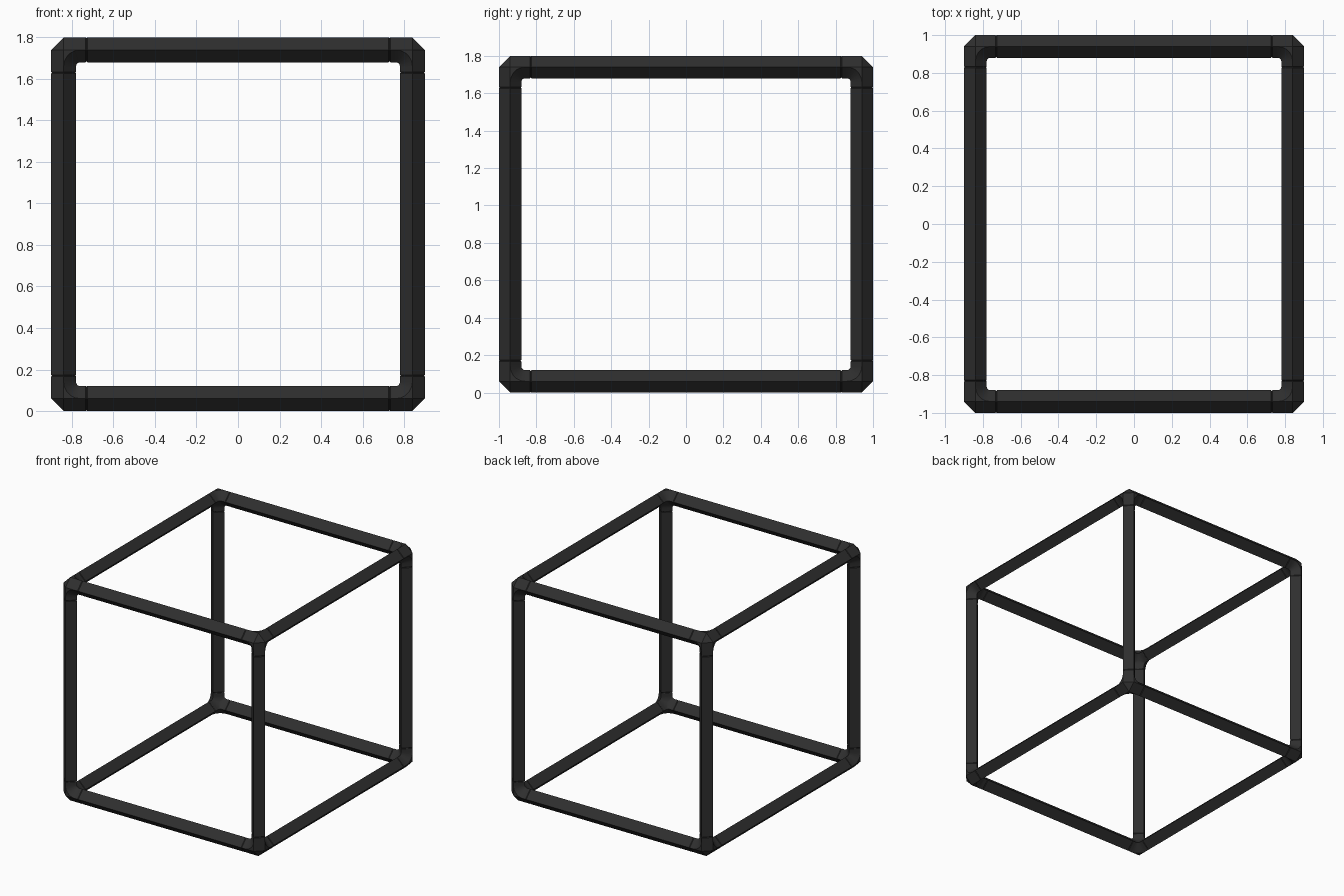
import bpy, bmesh, math
from itertools import product
from mathutils import Vector

cube = bpy.data.objects.get("Cube")
if cube:
    bpy.data.objects.remove(cube, do_unlink=True)

R = 0.06                              # half width of the diamond tube
BEND = 0.08                           # centre-line radius of the elbows
ARM = 0.11                            # corner centre to end of its sockets
NOTCH = 0.004                         # small chamfer at every seam
HALF = Vector((0.84, 0.94, 0.84))     # corner centres from frame centre
MID = Vector((0, 0, 0.9))
STEPS = 5

mat = bpy.data.materials.new("charcoal")
mat.use_nodes = True
colour = (0.028, 0.028, 0.028, 1)
mat.diffuse_color = colour
mat.node_tree.nodes["Principled BSDF"].inputs["Base Color"].default_value = colour


def point(axes, values):
    """Vector with the given values along the given axes."""
    v = Vector((0, 0, 0))
    for axis, value in zip(axes, values):
        v[axis] = value
    return v


def ring(a, along, r):
    """Diamond cross-section of a tube running along axis a."""
    b, c = (a + 1) % 3, (a + 2) % 3
    return [point((a, b, c), (along, r * u, r * w))
            for u, w in ((1, 0), (0, 1), (-1, 0), (0, -1))]


def loft(faces, rings):
    for lo, hi in zip(rings, rings[1:]):
        for i in range(4):
            j = (i + 1) % 4
            faces.append([lo[i], lo[j], hi[j], hi[i]])


def build(name, faces, place):
    bm = bmesh.new()
    for face in faces:
        bm.faces.new([bm.verts.new(place(p)) for p in face])
    bmesh.ops.remove_doubles(bm, verts=bm.verts, dist=0.0005)
    bmesh.ops.recalc_face_normals(bm, faces=bm.faces)
    mesh = bpy.data.meshes.new(name)
    bm.to_mesh(mesh)
    bm.free()
    mesh.materials.append(mat)
    obj = bpy.data.objects.new(name, mesh)
    bpy.context.collection.objects.link(obj)
    return obj


# Three-way corner joint, arms pointing along +x, +y, +z
joint = [[point((a,), (-R,)) for a in range(3)]]
core = Vector((0.6, 0.6, 0.6)) * R
for a in range(3):
    b, c = (a + 1) % 3, (a + 2) % 3
    # socket with chamfered end
    end = ring(a, ARM, R - NOTCH)
    loft(joint, [ring(a, BEND, R), ring(a, ARM - NOTCH, R), end])
    joint.append(end)
    # outer face of the arm
    joint.append([point((b,), (-R,)), point((a, b), (BEND, -R)),
                  point((a, c), (BEND, -R)), point((c,), (-R,))])
    # inner face of the arm, running to the core
    joint.append([point((a, b), (BEND, R)), point((a, c), (BEND, R)), core])
    # elbow between arms a and b, with c as the side axis
    side, inner, far = [], [], []
    for i in range(STEPS + 1):
        t = math.pi / 2 * i / STEPS
        s, k = math.sin(t), math.cos(t)
        side.append(point((a, b, c), (BEND * (1 - s), BEND * (1 - k), -R)))
        q = BEND - R
        inner.append(point((a, b), (BEND - q * s, BEND - q * k)))
    tip = point((c,), (-R,))
    for i in range(STEPS):
        joint.append([side[i], side[i + 1], inner[i + 1], inner[i]])
        joint.append([tip, side[i], side[i + 1]])
        joint.append([core, inner[i], inner[i + 1]])

for sx, sy, sz in product((-1, 1), repeat=3):
    signs = Vector((sx, sy, sz))
    name = "_".join(("top" if sz > 0 else "bottom",
                     "back" if sy > 0 else "front",
                     "left" if sx > 0 else "right", "corner"))
    obj = build(name, joint,
                lambda p: MID + Vector([s * (h - v) for s, h, v in zip(signs, HALF, p)]))
    bpy.ops.object.select_all(action="DESELECT")
    obj.select_set(True)
    bpy.context.view_layer.objects.active = obj
    bpy.ops.object.shade_smooth_by_angle(angle=math.radians(25))

# Straight bars between the corners
for a, label in enumerate(("cross_bar", "side_bar", "upright")):
    b, c = (a + 1) % 3, (a + 2) % 3
    reach = HALF[a] - ARM
    rings = [ring(a, -reach, R - NOTCH), ring(a, NOTCH - reach, R),
             ring(a, reach - NOTCH, R), ring(a, reach, R - NOTCH)]
    bar = [rings[0], rings[-1]]
    loft(bar, rings)
    for number, (u, w) in enumerate(product((-1, 1), repeat=2), 1):
        offset = MID + point((b, c), (u * HALF[b], w * HALF[c]))
        build(f"{label}_{number}", bar, lambda p: p + offset)
